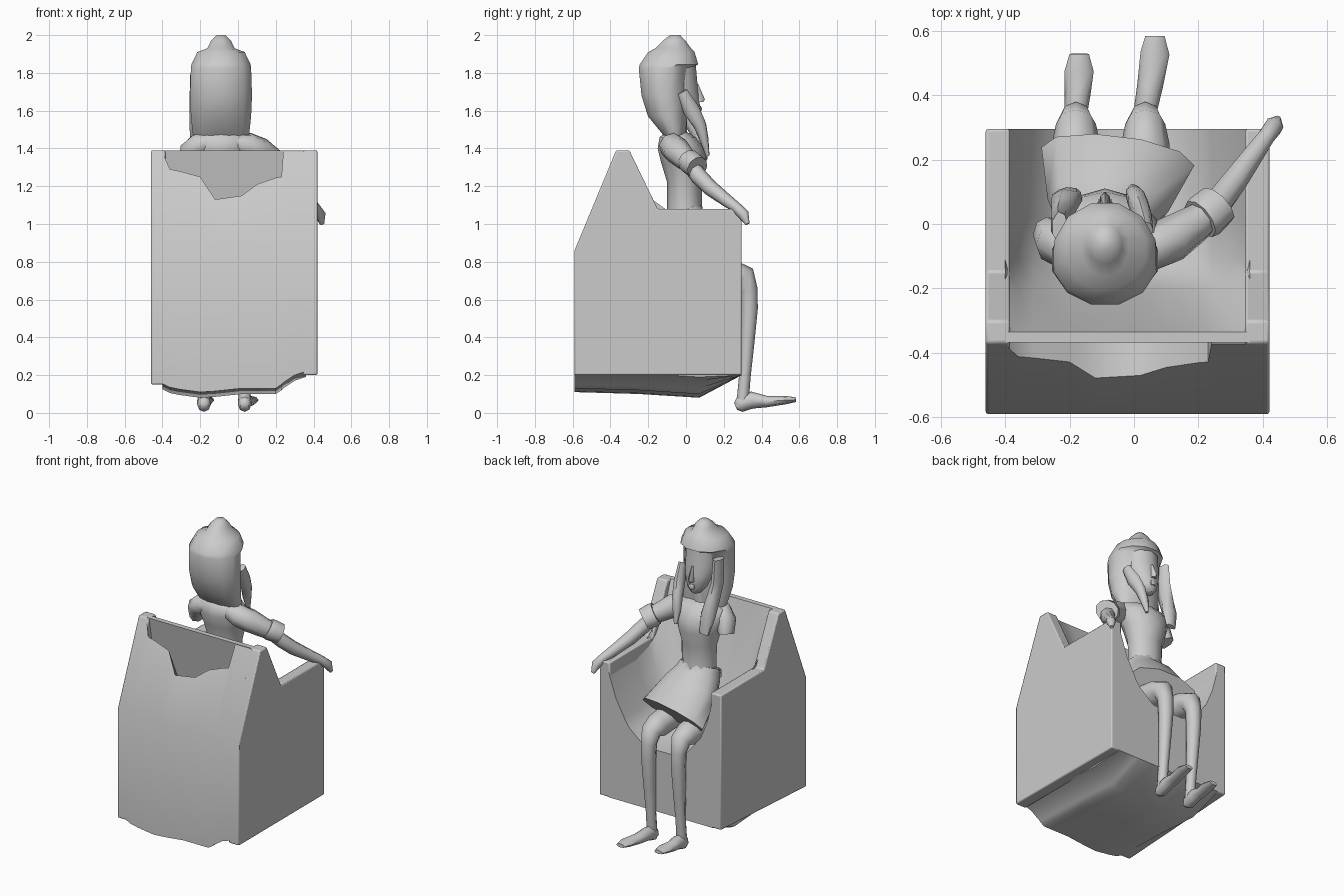
import bpy, bmesh, math
from mathutils import Vector


def make(name, verts, faces, angle=40):
    me = bpy.data.meshes.new(name)
    me.from_pydata([tuple(v) for v in verts], [], faces)
    bm = bmesh.new()
    bm.from_mesh(me)
    bmesh.ops.recalc_face_normals(bm, faces=bm.faces)
    bm.to_mesh(me)
    bm.free()
    ob = bpy.data.objects.new(name, me)
    bpy.context.collection.objects.link(ob)
    bpy.ops.object.select_all(action='DESELECT')
    ob.select_set(True)
    bpy.context.view_layer.objects.active = ob
    bpy.ops.object.shade_smooth_by_angle(angle=math.radians(angle))
    return ob


def skin(name, rings, angle=40):
    """Join equal-sized rings of points into a closed tube."""
    n = len(rings[0])
    verts = [v for r in rings for v in r]
    faces = [(i * n + j, i * n + (j + 1) % n, (i + 1) * n + (j + 1) % n, (i + 1) * n + j)
             for i in range(len(rings) - 1) for j in range(n)]
    faces += [tuple(range(n)), tuple(range(len(verts) - n, len(verts)))]
    return make(name, verts, faces, angle)


def limb(name, path, n=8, angle=60):
    """Tube along (x, y, z, radius across, radius deep)."""
    pts = [Vector(p[:3]) for p in path]
    rings = []
    for i, p in enumerate(path):
        t = (pts[min(i + 1, len(pts) - 1)] - pts[max(i - 1, 0)]).normalized()
        side = Vector((1, 0, 0))
        side = (side - t * side.dot(t)).normalized()
        up = t.cross(side)
        rings.append([pts[i] + side * p[3] * math.cos(a) + up * p[-1] * math.sin(a)
                      for a in (2 * math.pi * k / n for k in range(n))])
    return skin(name, rings, angle)


def stack(name, cx, levels, n=10, angle=60):
    """Level ellipses given as (z, y back, y front, half width)."""
    return skin(name, [[Vector((cx + w * math.cos(a), (b + f) / 2 + (f - b) / 2 * math.sin(a), z))
                        for a in (2 * math.pi * (k + .5) / n for k in range(n))]
                       for z, b, f, w in levels], angle)


# Chair side panels
for name, x0, x1, low in (("right_panel", .345, .42, .2), ("left_panel", -.46, -.385, .15)):
    prof = [(-.59, low), (-.59, .86), (-.37, 1.39), (-.30, 1.39),
            (-.15, 1.08), (.295, 1.08), (.295, .2)]
    ob = skin(name, [[Vector((x, y, z)) for y, z in prof] for x in (x0, x1)], 35)
    bv = ob.modifiers.new("soft_edges", 'BEVEL')
    bv.width, bv.segments = .008, 2

# Chair body: notched outer back, bulging underside, sagging seat, backrest
stations = [(-.40, 1.38, .135, 1.04), (-.36, 1.29, .115, .88), (-.31, 1.28, .105, .76),
            (-.2, 1.25, .09, .63), (-.12, 1.13, .095, .6), (.02, 1.15, .11, .6),
            (.1, 1.21, .11, .61), (.2, 1.245, .11, .69), (.23, 1.25, .13, .73),
            (.24, 1.385, .14, .75), (.3, 1.385, .18, .86), (.36, 1.385, .2, 1.04)]
rings = []
for x, notch, low, seat in stations:
    prof = [(-.59 + (notch - .86) * .415, notch), (-.59, .86), (-.59, low + .02),
            (-.25, low + .01), (.07, low - .01), (.295, .2), (.295, seat),
            (.02, seat), (-.11, seat + .04), (-.2, seat + .3 * (1.39 - seat)),
            (-.335, 1.39), (-.368, 1.39), (-.29, .95)]
    rings.append([Vector((x, y, z)) for y, z in prof])
skin("chair_body", rings, 50)

CX = -.09
# Torso and skirt
stack("torso", CX, [(.82, -.11, .12, .13), (1.0, -.1, .1, .12), (1.1, -.1, .085, .11),
                    (1.22, -.1, .085, .115), (1.32, -.13, .11, .14), (1.4, -.15, .1, .17),
                    (1.46, -.14, .05, .16), (1.49, -.1, 0, .08)])
stack("neck", CX, [(1.44, -.09, .01, .05), (1.62, -.08, .01, .045)], 8)
limb("skirt", [(-.09, -.02, 1.07, .13, .105), (-.09, 0, 1.02, .15, .11),
               (-.08, .06, .94, .19, .13), (-.05, .21, .815, .24, .10)], 10)
limb("belt", [(-.09, -.02, 1.06, .135, .11), (-.09, -.005, 1.02, .145, .115)], 10, 40)

# Head, nose, lips and hair
stack("head", CX, [(1.56, -.03, .055, .03), (1.6, -.07, .075, .065), (1.68, -.12, .07, .1),
                   (1.75, -.15, .06, .11), (1.86, -.15, .05, .11)])
stack("nose", CX, [(1.645, .05, .09, .018), (1.66, .05, .1, .016), (1.74, .04, .065, .008)], 6)
stack("lips", CX, [(1.595, .05, .08, .018), (1.61, .05, .085, .024), (1.625, .05, .078, .018)], 6)
stack("hair", CX, [(1.43, -.09, -.01, .14), (1.48, -.13, 0, .155), (1.57, -.205, .01, .165),
                   (1.68, -.24, .015, .17), (1.825, -.255, .03, .165), (1.845, -.25, .07, .162),
                   (1.91, -.205, .05, .13), (1.93, -.165, .03, .075),
                   (1.97, -.125, .0, .055), (2.0, -.085, -.03, .025)], 12, 50)
limb("right_lock", [(CX + .13, -.02, 1.7, .02, .03), (CX + .115, .03, 1.6, .03, .045),
                    (CX + .10, .075, 1.52, .032, .035), (CX + .09, .095, 1.45, .028, .025),
                    (CX + .085, .115, 1.36, .01, .01)], 7)
limb("left_lock", [(CX - .14, -.01, 1.8, .025, .05), (CX - .14, .0, 1.65, .03, .055),
                   (CX - .13, .04, 1.54, .04, .05), (CX - .12, .075, 1.45, .05, .035),
                   (CX - .11, .10, 1.34, .035, .015)], 7)

# Sleeves, cuff and arm; the left sleeve is a short stub
limb("right_sleeve", [(-.02, -.08, 1.43, .05, .05), (.05, -.075, 1.415, .07, .07),
                      (.12, -.045, 1.385, .072, .072), (.19, .0, 1.34, .06, .06),
                      (.23, .03, 1.32, .052, .052)])
limb("right_cuff", [(.205, .015, 1.335, .07, .062), (.22, .025, 1.325, .075, .066),
                    (.26, .06, 1.298, .07, .062)], 10, 50)
limb("right_arm", [(.2, .01, 1.33, .045), (.265, .07, 1.25, .045), (.31, .13, 1.19, .042),
                   (.37, .215, 1.125, .034), (.41, .27, 1.085, .028), (.435, .305, 1.05, .03),
                   (.445, .325, 1.0, .012)])
limb("left_sleeve", [(-.15, -.08, 1.43, .05, .05), (-.21, -.075, 1.42, .065, .07),
                     (-.25, -.055, 1.39, .06, .07), (-.27, -.03, 1.31, .045, .055)])

# Legs and feet
for side, x, toe, y in (("right", .035, .065, .0), ("left", -.18, -.17, -.055)):
    limb(side + "_leg", [(x, .08, .75, .08), (x, .25, .735, .075), (x, .31, .72, .062),
                         (x, .332, .65, .048), (x, .335, .55, .045), (x, .325, .38, .038),
                         (x, .312, .2, .031), (x, .3, .06, .032)])
    limb(side + "_foot", [(x, .262, .035, .022, .02), (x, .285, .045, .036, .042),
                          (x, .35, .068, .036, .045), ((x + toe) / 2, .43 + y / 2, .06, .04, .03),
                          (toe, .53 + y, .068, .045, .022), (toe, .583 + y, .07, .03, .012)])
